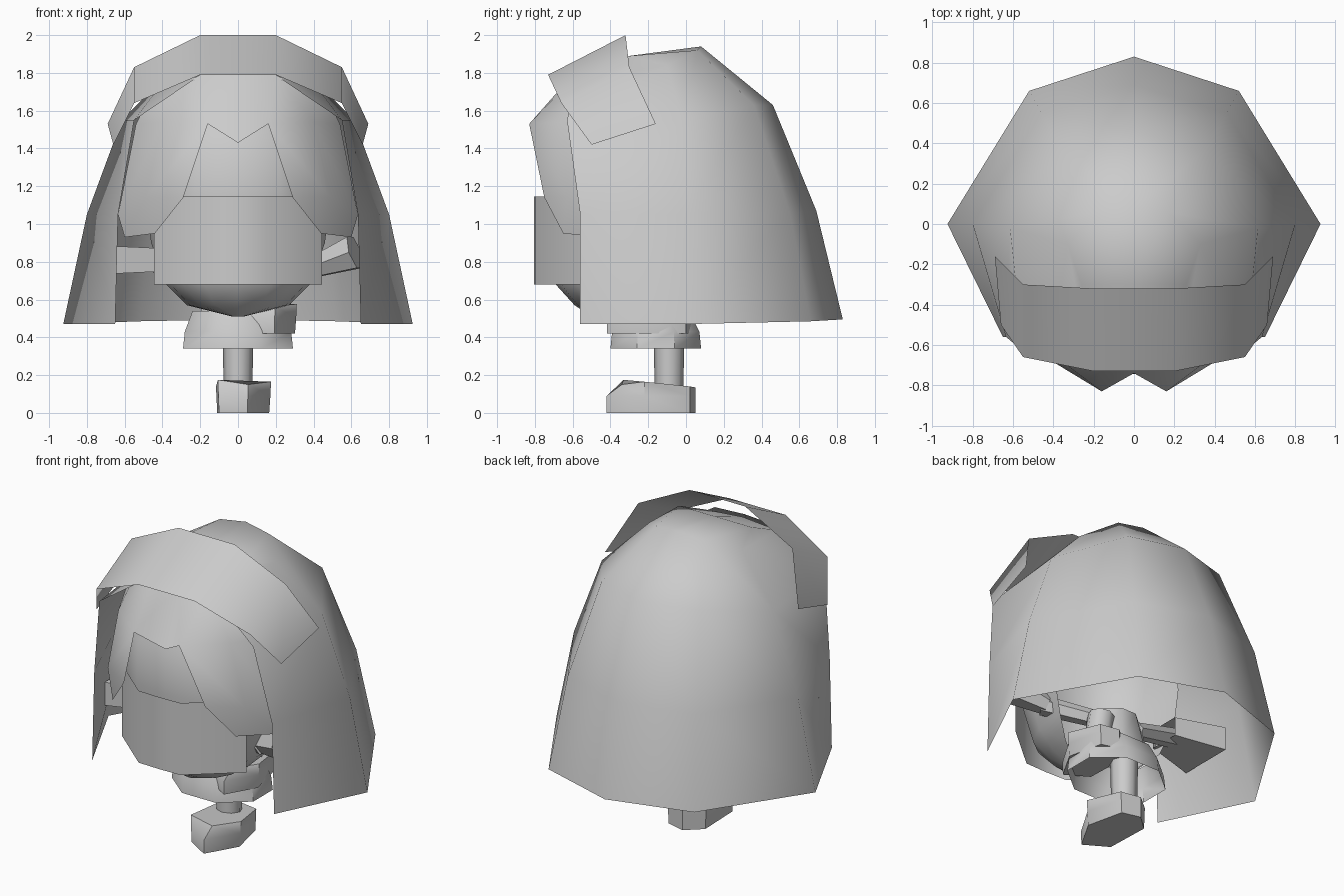
import bpy, math
from mathutils import Vector

if "Cube" in bpy.data.objects:
    bpy.data.objects.remove(bpy.data.objects["Cube"])


def make(name, verts, faces, mirror=False, angle=50):
    me = bpy.data.meshes.new(name)
    me.from_pydata(verts, [], faces)
    ob = bpy.data.objects.new(name, me)
    bpy.context.collection.objects.link(ob)
    bpy.ops.object.select_all(action='DESELECT')
    ob.select_set(True)
    bpy.context.view_layer.objects.active = ob
    bpy.ops.object.mode_set(mode='EDIT')
    bpy.ops.mesh.select_all(action='SELECT')
    bpy.ops.mesh.normals_make_consistent(inside=False)
    bpy.ops.object.mode_set(mode='OBJECT')
    if mirror:
        mod = ob.modifiers.new("mirror", 'MIRROR')
        mod.merge_threshold = 0.002
    bpy.ops.object.shade_smooth_by_angle(angle=math.radians(angle))
    return ob


def grid(rows, closed=False):
    """Quads between rows of points."""
    n = len(rows[0])
    verts = [p for r in rows for p in r]
    faces = []
    for j in range(len(rows) - 1):
        for i in range(n if closed else n - 1):
            k = (i + 1) % n
            faces.append((j * n + i, j * n + k, (j + 1) * n + k, (j + 1) * n + i))
    return verts, faces


def tube(name, a, b, ra, rb, sides=6):
    a, b = Vector(a), Vector(b)
    q = (b - a).to_track_quat('Z', 'Y')
    rows = []
    for c, r in ((a, ra), (b, rb)):
        rows.append([c + q @ Vector((r * math.cos(t), r * math.sin(t), 0))
                     for t in (2 * math.pi * i / sides for i in range(sides))])
    v, f = grid(rows, True)
    f += [tuple(range(sides)), tuple(range(sides, 2 * sides))]
    return make(name, v, f)


# Long hair shell, open at the front and below
rows = [
    [(.65, -.56, .47), (.925, 0, .47), (.52, .66, .485), (0, .83, .495)],
    [(.635, -.56, 1.05), (.80, 0, 1.05), (.46, .55, 1.06), (0, .69, 1.07)],
    [(.55, -.63, 1.55), (.615, -.02, 1.55), (.35, .36, 1.63), (0, .46, 1.63)],
    [(.24, -.58, 1.76), (.33, -.10, 1.84), (.17, .06, 1.92), (0, .08, 1.94)],
]
v, f = grid(rows)
v += [(0, -.58, 1.78), (0, -.30, 1.89), (.26, -.30, 1.89)]
f += [(12, 18, 17, 16), (12, 13, 18), (13, 14, 18), (14, 15, 17, 18)]
make("long_hair", v, f, mirror=True, angle=85)

# Wide headband
v, f = grid([
    [(0, -.32, 2.0), (.2, -.32, 2.0), (.55, -.30, 1.83), (.69, -.16, 1.53)],
    [(0, -.73, 1.79), (.2, -.73, 1.79), (.55, -.66, 1.64), (.66, -.50, 1.42)],
])
make("headband", v, f, mirror=True)

# Parted fringe, wrapping back to a hanging lobe on each side
v = [(0, -.60, 1.79), (.2, -.58, 1.79), (.48, -.36, 1.65),
     (0, -.74, 1.43), (.16, -.83, 1.53), (.40, -.65, 1.54), (.54, -.38, 1.53),
     (.29, -.75, 1.14), (.49, -.63, 1.14), (.635, -.38, 1.05),
     (.44, -.65, .95), (.60, -.44, .93)]
f = [(0, 1, 4, 3), (1, 2, 5, 4), (2, 6, 5), (4, 5, 8, 7), (5, 6, 9, 8),
     (7, 8, 10), (8, 9, 11, 10)]
make("fringe", v, f, mirror=True, angle=70)

# Face with pointed chin: (height, half width, front y, side y)
rows = []
for z, w, yf, ys in ((.51, .03, -.50, -.46), (.57, .27, -.59, -.30), (.68, .38, -.69, -.22),
                     (.90, .46, -.735, -.18), (1.14, .49, -.745, -.18), (1.4, .47, -.74, -.18),
                     (1.6, .40, -.62, -.18)):
    rows.append([(w * math.cos(t) ** .8, ys + (yf - ys) * math.sin(t) ** .8, z)
                 for t in (math.pi / 8 * i for i in range(4))] + [(0, yf, z)])
v, f = grid(rows)
make("face", v, f, mirror=True)

# Wrapped mask over the lower face
v, f = grid([[(0, -.805, z), (.15, -.80, z), (.445, -.55, z)] for z in (.68, 1.145)])
make("face_mask", v, f, mirror=True)


# Flared hem and upper body
def ring(z, rx, ry, cy=-.16):
    return [(rx * math.cos(t), cy + ry * math.sin(t), z)
            for t in (math.pi / 4 * i + math.pi / 8 for i in range(8))]


v, f = grid([ring(.34, .315, .26), ring(.43, .305, .25), ring(.54, .26, .19)], True)
make("skirt", v, f)
v, f = grid([ring(.52, .22, .17), ring(.76, .14, .12)], True)
make("torso", v, f)

# Arms: one straight out with a broad cuff, one reaching forward
tube("left_arm", (-.12, -.12, .70), (-.45, -.18, .80), .05, .06)
v, f = grid([[(x, -.18 - d, .81 - h), (x, -.18 + d, .81 - h), (x, -.18 + d, .81 + h),
              (x, -.18 - d, .81 + h)] for x, d, h in ((-.38, .10, .06), (-.70, .18, .075))], True)
make("left_sleeve", v, f)
tube("right_arm", (.12, -.16, .70), (.42, -.34, .77), .05, .06)
tube("right_sleeve", (.40, -.32, .77), (.62, -.40, .85), .06, .10)


# Wedge shoes
def shoe(name, loc, k):
    plan = [(-.11, -.04), (-.01, .05), (.11, .02), (.165, -.22), (.05, -.42), (-.10, -.33)]
    top = (.14, .135, .14, .165, .15, .175)
    rows = [[(x, y, 0) for x, y in plan],
            [(x * 1.04, y, .09) for x, y in plan],
            [(x * 1.06, max(y, -.34), h) for (x, y), h in zip(plan, top)]]
    v, f = grid(rows, True)
    f += [tuple(range(6)), tuple(range(12, 18))]
    make(name, [Vector(p) * k + Vector(loc) for p in v], f)


shoe("standing_shoe", (0, 0, 0), 1)
shoe("raised_shoe", (.145, -.02, .42), .95)

# Legs
tube("standing_leg", (0, -.09, .10), (0, -.09, .55), .075, .085, 8)
tube("raised_leg", (.18, -.12, .50), (.15, -.12, .70), .08, .08, 8)
